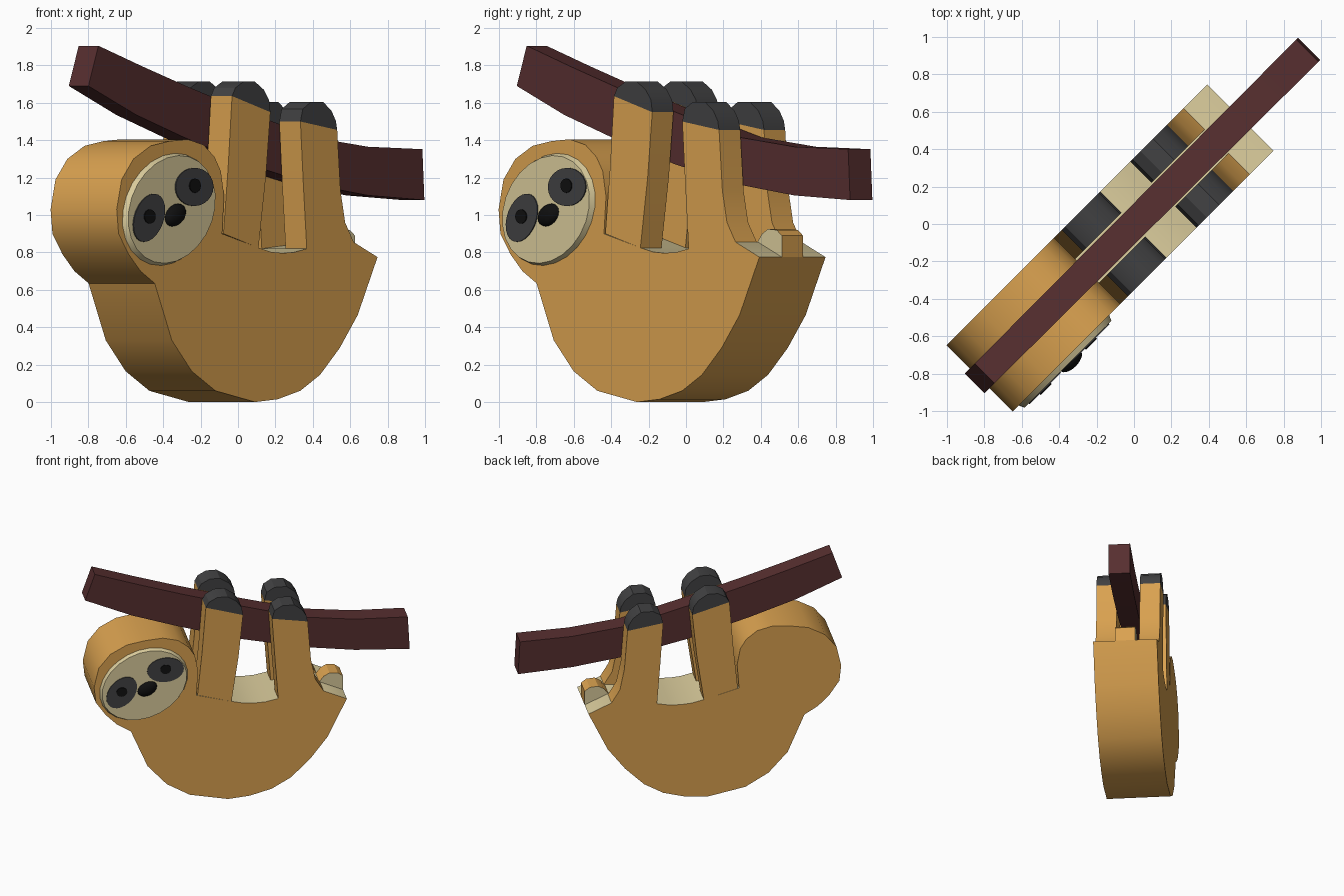
import bpy, bmesh
from math import cos, sin, pi, radians
from mathutils import Matrix, Vector

cube = bpy.data.objects.get("Cube")
if cube:
    bpy.data.objects.remove(cube, do_unlink=True)

TURN = Matrix.Rotation(radians(45), 4, "Z")   # whole figure stands diagonally
HALF = 0.25                                   # half thickness of the body
parts = []


def material(name, r, g, b):
    mat = bpy.data.materials.new(name)
    mat.use_nodes = True
    mat.diffuse_color = (r, g, b, 1)
    shader = next(n for n in mat.node_tree.nodes if n.type == "BSDF_PRINCIPLED")
    shader.inputs["Base Color"].default_value = (r, g, b, 1)
    shader.inputs["Roughness"].default_value = 0.8
    return mat


fur = material("golden_brown_fur", 0.70, 0.36, 0.08)
cream = material("cream", 0.70, 0.60, 0.33)
charcoal = material("charcoal", 0.054, 0.054, 0.056)
bark = material("dark_red_bark", 0.095, 0.028, 0.029)
black = material("black", 0.005, 0.005, 0.005)


def finish(name, bm, *mats):
    bmesh.ops.recalc_face_normals(bm, faces=bm.faces)
    bm.transform(TURN)
    mesh = bpy.data.meshes.new(name)
    bm.to_mesh(mesh)
    bm.free()
    for mat in mats:
        mesh.materials.append(mat)
    obj = bpy.data.objects.new(name, mesh)
    bpy.context.collection.objects.link(obj)
    parts.append(obj)


def prism(profile, back, front):
    """Side profile of (length, height) points, extruded across the thickness."""
    bm = bmesh.new()
    face = bm.faces.new([bm.verts.new((u, -back, z)) for u, z in profile])
    out = bmesh.ops.extrude_face_region(bm, geom=[face])["geom"]
    moved = [v for v in out if isinstance(v, bmesh.types.BMVert)]
    bmesh.ops.translate(bm, verts=moved, vec=(0, back - front, 0))
    bmesh.ops.recalc_face_normals(bm, faces=bm.faces)
    return bm


def oval(name, u, z, a, b, tilt, back, front, mat, rim=1.0, count=24):
    """Tilted oval plate; rim shrinks the front edge."""
    c, s = cos(radians(tilt)), sin(radians(tilt))
    ring = [(a * cos(2 * pi * i / count), b * sin(2 * pi * i / count)) for i in range(count)]
    bm = prism([(u + x * c - y * s, z + x * s + y * c) for x, y in ring], back, front)
    for v in bm.verts:
        if abs(v.co.y + front) < 0.0001:
            v.co.x = u + (v.co.x - u) * rim
            v.co.z = z + (v.co.z - z) * rim
    finish(name, bm, mat)


# Torso and head share one outline
belly = [(-.88, .635), (-.75, .33), (-.6, .165), (-.42, .06), (-.12, 0), (.05, .015),
         (.22, .06), (.37, .145), (.52, .29), (.655, .465), (.805, .775)]
saddle = [(.625, .855), (.27, .82), (.17, .8), (.08, .797), (0, .803), (-.095, .825), (-.37, .9)]
head = [(-.355, 1.1), (-.38, 1.235), (-.427, 1.31), (-.51, 1.375), (-.63, 1.405),
        (-.767, 1.395), (-.91, 1.37), (-1.04, 1.3), (-1.13, 1.19), (-1.167, 1.03),
        (-1.153, .9), (-1.077, .79), (-.987, .7)]
bm = prism(belly + saddle + head, -HALF, HALF)
for f in bm.faces:
    if f.normal.z > 0.5 and f.calc_center_median().z < 0.9:
        f.material_index = 1
finish("body_and_head", bm, fur, cream)

# Limbs: a fur column with a rounded dark paw, on both sides of the branch
arm_paw = [(-.295, 1.636), (-.27, 1.68), (-.205, 1.715), (-.125, 1.715),
           (-.055, 1.67), (-.015, 1.615), (-.005, 1.55)]
arm = [(-.36, .9), (-.325, 1.25), arm_paw[0], arm_paw[-1], (-.04, 1.2), (-.095, .825)]
leg_paw = [(.222, 1.5), (.24, 1.567), (.3, 1.604), (.395, 1.604),
           (.458, 1.556), (.49, 1.503), (.5, 1.455)]
leg = [(.27, .82), (.245, 1.15), leg_paw[0], leg_paw[-1],
       (.525, 1.13), (.56, .96), (.625, .855)]
for side, back, front in (("left", 0.09, HALF), ("right", -HALF, -0.09)):
    for limb, column, paw in (("arm", arm, arm_paw), ("leg", leg, leg_paw)):
        finish(f"{side}_{limb}", prism(column, back, front), fur)
        finish(f"{side}_{limb}_paw", prism(paw, back, front), charcoal)

# Stubby tail: cream sides, fur rim
bm = prism([(.6, .83), (.655, .9), (.7, .925), (.765, .92), (.805, .89), (.805, .775)], -0.08, 0.08)
for f in bm.faces:
    f.material_index = int(abs(f.normal.y) > 0.9)
finish("tail", bm, fur, cream)

# Branch: curved beam, slightly thicker towards its lower end
branch_top = [(-1.13, 1.905), (-.8, 1.795), (-.47, 1.69), (0, 1.55), (.49, 1.415), (.9, 1.365), (1.31, 1.352)]
branch_low = [(-1.205, 1.69), (-.844, 1.535), (-.49, 1.417), (0, 1.27), (.5, 1.16), (.9, 1.105), (1.325, 1.08)]
bm = prism(branch_top + branch_low[::-1], -0.079, 0.079)
for v in bm.verts:
    v.co.y *= 1 + 0.05 * v.co.x
finish("branch", bm, bark)

# Face: plate, drooping eye patches, pupils and nose
TILT = 26.5
oval("face_plate", -.78, 1.03, .358, .284, TILT, HALF, 0.28, cream, rim=0.96)
for side, u, z, droop in (("left", -.615, 1.15, -25), ("right", -.957, .985, 25)):
    oval(f"{side}_eye_patch", u, z, .143, .102, TILT + droop, 0.28, 0.287, charcoal)
    oval(f"{side}_pupil", u, z + .007, .042, .038, 0, 0.287, 0.293, black, count=16)
bm = bmesh.new()
bmesh.ops.create_uvsphere(bm, u_segments=16, v_segments=10, radius=1)
bm.transform(Matrix.Translation((-.757, -0.28, 1)) @ Matrix.Rotation(radians(-TILT), 4, "Y")
             @ Matrix.Diagonal(Vector((.08, .038, .055, 1))))
finish("nose", bm, black)

# Smooth the rounded rims, keep the corners sharp
bpy.ops.object.select_all(action="DESELECT")
for obj in parts:
    obj.select_set(True)
bpy.context.view_layer.objects.active = parts[0]
bpy.ops.object.shade_smooth_by_angle(angle=radians(30))
